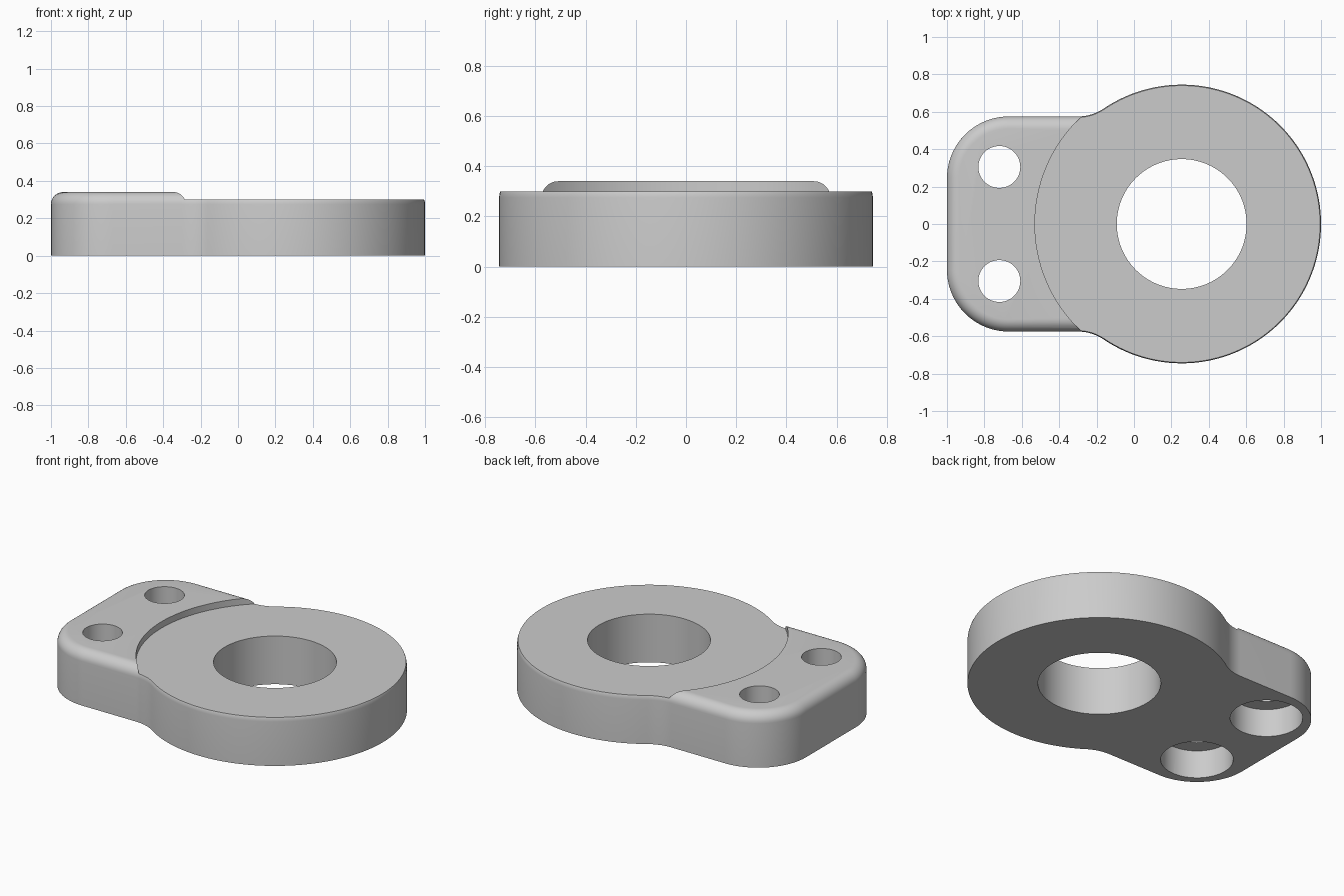
import bpy, bmesh
from math import sin, cos, pi, atan2, hypot

if "Cube" in bpy.data.objects:
    bpy.data.objects.remove(bpy.data.objects["Cube"])

CX, DISC_R, BORE_R = 0.255, 0.745, 0.347      # round head
HALF_W, CORNER_R = 0.575, 0.33                # mounting tab
H_TOP, H_DISC, EDGE_R = 0.34, 0.30, 0.065
WEB_R = 0.246                                 # blend between tab and head
WEB = (-0.30, HALF_W + WEB_R)


def arc(cx, cy, r, a0, a1, n):
    return [(cx + r * cos(a0 + (a1 - a0) * k / n), cy + r * sin(a0 + (a1 - a0) * k / n))
            for k in range(n + 1)]


def outline(inset):
    """Closed outline moved inwards, always with the same number of points."""
    a = atan2(WEB[1], WEB[0] - CX)
    half = arc(CX, 0, DISC_R - inset, 0, a, 48)
    half += arc(*WEB, WEB_R + inset, a - pi, -pi / 2, 10)[1:]
    half += arc(-1 + CORNER_R, HALF_W - CORNER_R, CORNER_R - inset, pi / 2, pi, 20)
    return half + [(x, -y) for x, y in reversed(half[1:])]


def make(name, rings):
    """Solid lofted through rings of equal point count, capped at both ends."""
    bm = bmesh.new()
    loops = [[bm.verts.new((x, y, z)) for x, y in pts] for pts, z in rings]
    n = len(loops[0])
    for lo, hi in zip(loops, loops[1:]):
        for k in range(n):
            bm.faces.new((lo[k], lo[(k + 1) % n], hi[(k + 1) % n], hi[k]))
    bm.faces.new(loops[0][::-1])
    bm.faces.new(loops[-1])
    bmesh.ops.recalc_face_normals(bm, faces=bm.faces[:])
    me = bpy.data.meshes.new(name)
    bm.to_mesh(me)
    bm.free()
    ob = bpy.data.objects.new(name, me)
    bpy.context.collection.objects.link(ob)
    return ob


def cut(body, name, x, y, r, z0, z1, n=64):
    """Subtract an upright cylinder."""
    circle = arc(x, y, r, 0, 2 * pi, n)[:-1]
    tool = make(name, [(circle, z0), (circle, z1)])
    tool.hide_render = True
    mod = body.modifiers.new(name, 'BOOLEAN')
    mod.operation, mod.solver, mod.object = 'DIFFERENCE', 'EXACT', tool
    bpy.context.view_layer.objects.active = body
    bpy.ops.object.modifier_apply(modifier=mod.name)
    bpy.data.objects.remove(tool)


# Body with rounded upper edge
rings = [(outline(0), 0)]
for k in range(9):
    t = pi / 2 * k / 8
    rings.append((outline(EDGE_R * (1 - cos(t))), H_TOP - EDGE_R + EDGE_R * sin(t)))
body = make("bearing_plate", rings)

# Lowered round seat, central bore, counterbored bolt holes
cut(body, "seat_cutter", CX, 0, 0.785, H_DISC, 0.6, 128)
cut(body, "bore_cutter", CX, 0, BORE_R, -0.2, 0.6, 96)
for s in (-1, 1):
    cut(body, "bolt_cutter", -0.72, s * 0.305, 0.112, -0.2, 0.6)
    cut(body, "counterbore_cutter", -0.72, s * 0.305, 0.205, -0.2, 0.175)

# Plain grey finish
grey = bpy.data.materials.new("grey_metal")
grey.diffuse_color = (0.6, 0.6, 0.6, 1)
grey.use_nodes = True
grey.node_tree.nodes["Principled BSDF"].inputs["Base Color"].default_value = grey.diffuse_color
body.data.materials.clear()
body.data.materials.append(grey)

bpy.ops.object.select_all(action='DESELECT')
body.select_set(True)
bpy.context.view_layer.objects.active = body
bpy.ops.object.shade_smooth_by_angle(angle=0.5)
